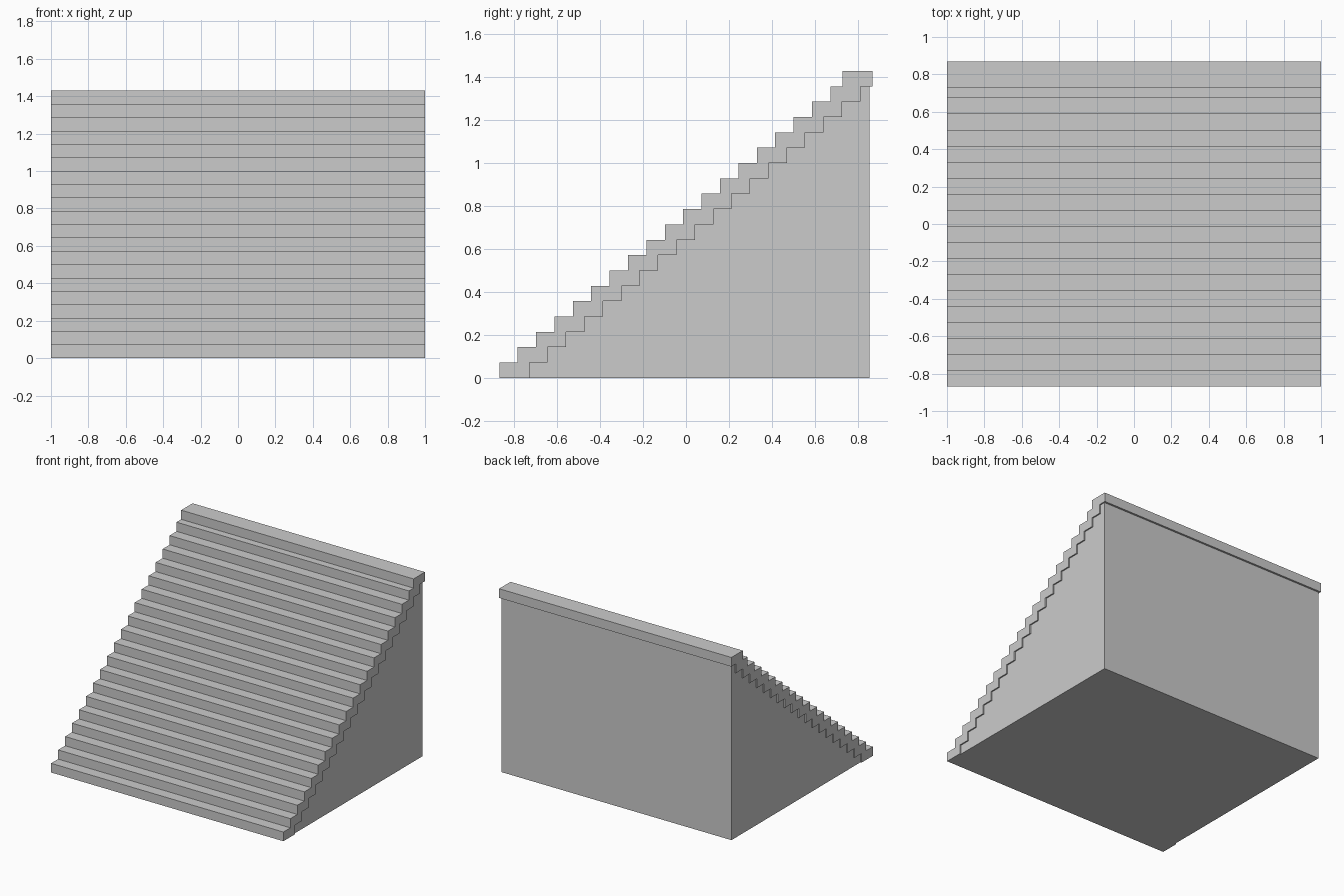
import bpy, bmesh

if "Cube" in bpy.data.objects:
    bpy.data.objects.remove(bpy.data.objects["Cube"])

STEPS = 20
RISE = 0.0715      # height of each step
RUN = 0.0857       # spacing of the step fronts
DEPTH = 0.14       # depth of each tread block
FRONT, BACK = -0.87, 0.87

# Front edge of every step; the top one is pulled forward to end at the back
fronts = [FRONT + RUN * i for i in range(STEPS - 1)] + [BACK - DEPTH]


def extrude_profile(name, profile, half_width):
    """Extrude a closed (y, z) outline along x."""
    bm = bmesh.new()
    face = bm.faces.new([bm.verts.new((-half_width, y, z)) for y, z in profile])
    out = bmesh.ops.extrude_face_region(bm, geom=[face])
    verts = [g for g in out["geom"] if isinstance(g, bmesh.types.BMVert)]
    bmesh.ops.translate(bm, verts=verts, vec=(2 * half_width, 0, 0))
    bmesh.ops.recalc_face_normals(bm, faces=bm.faces)
    mesh = bpy.data.meshes.new(name)
    bm.to_mesh(mesh)
    bm.free()
    obj = bpy.data.objects.new(name, mesh)
    bpy.context.collection.objects.link(obj)
    return obj


# Stair treads: zigzag band of overlapping blocks, full width
upper, under = [], []
for i, y in enumerate(fronts):
    upper += [(y, i * RISE), (y, (i + 1) * RISE)]
    under += [(y + DEPTH, i * RISE), (y + DEPTH, (i + 1) * RISE)]
extrude_profile("stair_treads", upper + under[::-1], 1.0)

# Solid base: slightly narrower, its stepped front tucked inside the treads
base = []
for i, y in enumerate(fronts[:-1]):
    base += [(y + 0.10, i * RISE + (0.02 if i else 0)), (y + 0.10, (i + 1) * RISE + 0.02)]
base += [(0.855, (STEPS - 1) * RISE + 0.02), (0.855, 0)]
extrude_profile("stair_base", base, 0.99)
